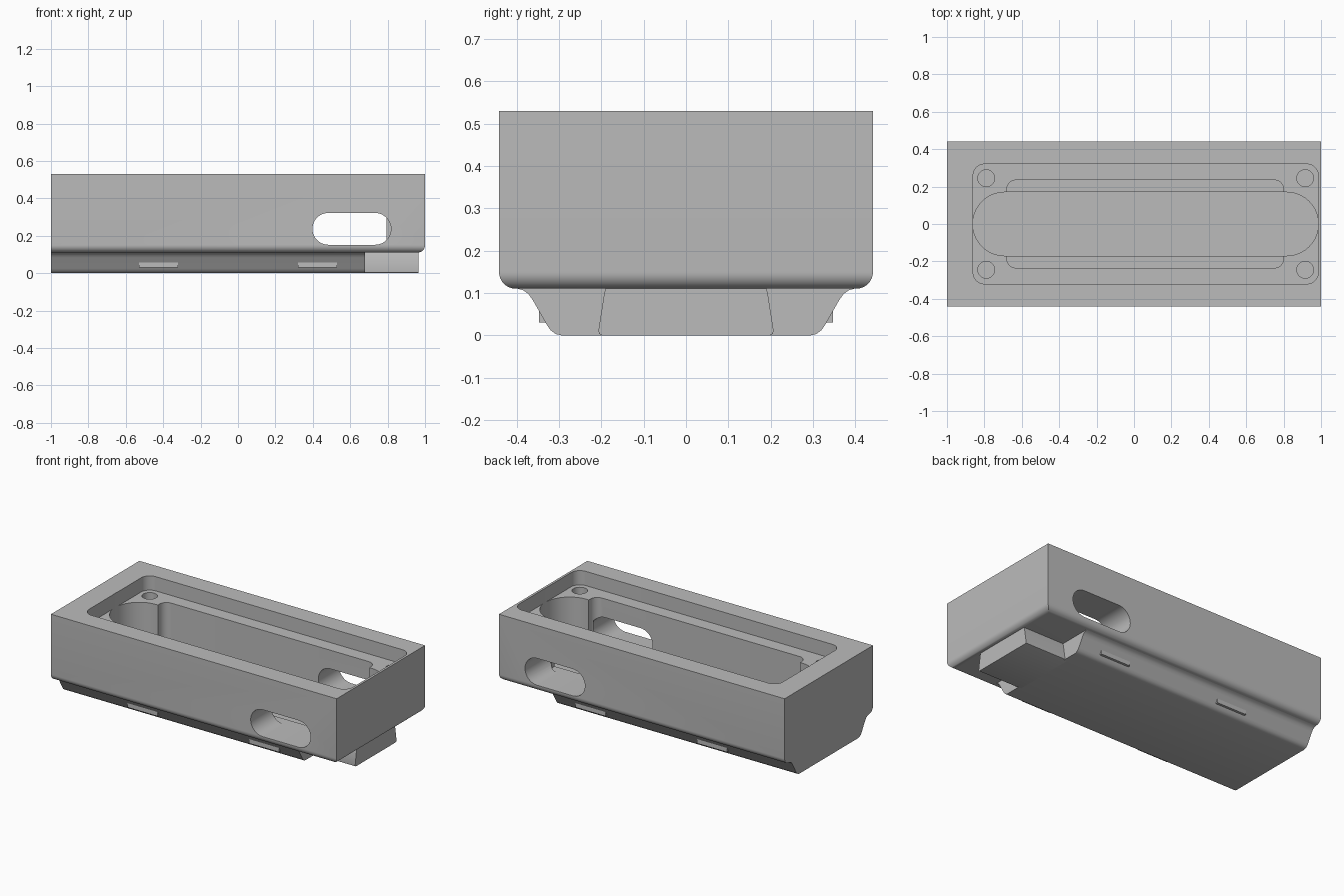
import bpy, bmesh
from math import sin, cos, pi, radians

if "Cube" in bpy.data.objects:
    bpy.data.objects.remove(bpy.data.objects["Cube"], do_unlink=True)

grey = bpy.data.materials.new("plain grey")
grey.use_nodes = True
grey.diffuse_color = (0.5, 0.5, 0.5, 1)
grey.node_tree.nodes["Principled BSDF"].inputs["Base Color"].default_value = (0.5, 0.5, 0.5, 1)


def finish(name, bm):
    bmesh.ops.recalc_face_normals(bm, faces=bm.faces)
    mesh = bpy.data.meshes.new(name)
    bm.to_mesh(mesh)
    bm.free()
    obj = bpy.data.objects.new(name, mesh)
    bpy.context.collection.objects.link(obj)
    mesh.materials.append(grey)
    return obj


def prism(name, outline, offset):
    """Closed outline of 3D points pushed along an offset."""
    bm = bmesh.new()
    face = bm.faces.new([bm.verts.new(p) for p in outline])
    top = bmesh.ops.extrude_face_region(bm, geom=[face])["geom"]
    bmesh.ops.translate(bm, vec=offset,
                        verts=[v for v in top if isinstance(v, bmesh.types.BMVert)])
    return finish(name, bm)


def rounded(u0, u1, v0, v1, r, steps=10):
    """Rounded rectangle as 2D points."""
    pts = []
    corners = [(u1 - r, v1 - r), (u0 + r, v1 - r), (u0 + r, v0 + r), (u1 - r, v0 + r)]
    for q, (cu, cv) in enumerate(corners):
        for i in range(steps + 1):
            a = pi / 2 * (q + i / steps)
            p = (cu + r * cos(a), cv + r * sin(a))
            if not pts or abs(p[0] - pts[-1][0]) + abs(p[1] - pts[-1][1]) > 1e-5:
                pts.append(p)
    if abs(pts[0][0] - pts[-1][0]) + abs(pts[0][1] - pts[-1][1]) < 1e-5:
        pts.pop()
    return pts


def select(obj):
    bpy.ops.object.select_all(action="DESELECT")
    obj.select_set(True)
    bpy.context.view_layer.objects.active = obj


def cut(target, cutter):
    mod = target.modifiers.new("cut", "BOOLEAN")
    mod.operation, mod.solver, mod.object = "DIFFERENCE", "EXACT", cutter
    select(target)
    bpy.ops.object.modifier_apply(modifier=mod.name)
    bpy.data.objects.remove(cutter, do_unlink=True)


def pocket(target, x0, x1, half, r, floor, top=0.6, y=0.0):
    pts = rounded(x0, x1, y - half, y + half, r - 0.0001)
    cut(target, prism("pocket_cutter", [(u, v, floor) for u, v in pts], (0, 0, top - floor)))


# Main case, lower edges rounded on both long sides and the +x end
bm = bmesh.new()
bmesh.ops.create_cube(bm, size=1)
for v in bm.verts:
    v.co = (v.co.x * 2, v.co.y * 0.884, 0.11 + (v.co.z + 0.5) * 0.42)
low = [e for e in bm.edges if all(v.co.z < 0.2 for v in e.verts)
       and not all(v.co.x < 0 for v in e.verts)]
bmesh.ops.bevel(bm, geom=low, offset=0.04, segments=8, profile=0.5, affect="EDGES")
case = finish("case_body", bm)

# Lid recess, side-relieved pocket and long round-ended channel
pocket(case, -0.86, 0.985, 0.32, 0.06, 0.44)
pocket(case, -0.68, 0.80, 0.235, 0.05, 0.15)
pocket(case, -0.862, 0.986, 0.17, 0.17, 0.12)

# Screw holes in the ledge and round marks in the channel floor
for x in (-0.79, 0.915):
    for y in (-0.245, 0.245):
        pocket(case, x - 0.045, x + 0.045, 0.045, 0.045, 0.3, 0.5, y)
for x in (-0.76, 0.885):
    pocket(case, x - 0.055, x + 0.055, 0.055, 0.055, 0.115, 0.2)

# Side windows through both long walls
for s in (-1, 1):
    pts = rounded(0.398, 0.818, 0.152, 0.322, 0.0849)
    cut(case, prism("window_cutter", [(u, s * 0.21, v) for u, v in pts], (0, s * 0.3, 0)))

# Base rail with flared sides
side = [(0.295, 0), (0.308, 0.003), (0.32, 0.012), (0.329, 0.025), (0.362, 0.083),
        (0.372, 0.097), (0.384, 0.106), (0.4, 0.111), (0.4, 0.117)]
ring = side + [(-y, z) for y, z in reversed(side)]
base = prism("base_rail", [(-1, y, z) for y, z in ring], (1.68, 0, 0))

# Dovetail tongue at the +x end
half = [(0.198, 0), (0.205, 0.003), (0.207, 0.011), (0.193, 0.1), (0.188, 0.117)]
ring = half + [(-y, z) for y, z in reversed(half)]
tongue = prism("dovetail_tongue", [(0.66, y, z) for y, z in ring], (0.305, 0, 0))

# Small catches on the rail flanks
catches = []
for s, side_name in ((-1, "front"), (1, "back")):
    for x, end in ((-0.425, "right"), (0.425, "left")):
        pts = [(0.3, 0.03), (0.347, 0.03), (0.347, 0.06), (0.3, 0.06)]
        catches.append(prism(f"{side_name}_{end}_catch",
                             [(x - 0.105, s * y, z) for y, z in pts], (0.21, 0, 0)))

for obj in [case, base, tongue] + catches:
    select(obj)
    bpy.ops.object.shade_smooth_by_angle(angle=radians(30))
